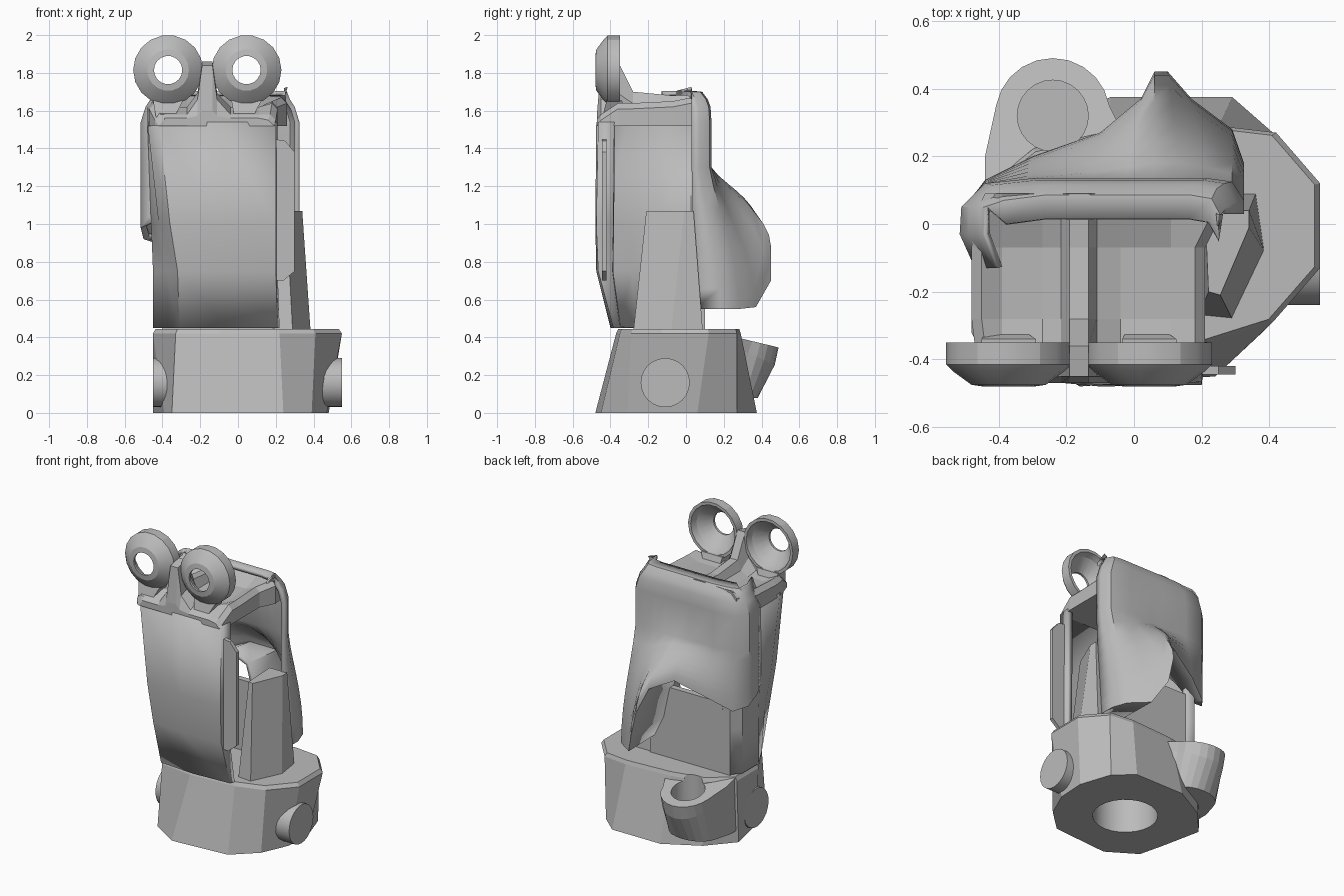
import bpy, bmesh, math
from mathutils import Vector, Matrix

old = bpy.data.objects.get("Cube")
if old:
    bpy.data.objects.remove(old)

grey = bpy.data.materials.new("plain grey")
grey.use_nodes = True
grey.diffuse_color = (0.5, 0.5, 0.5, 1)
grey.node_tree.nodes["Principled BSDF"].inputs["Base Color"].default_value = (0.5, 0.5, 0.5, 1)


def finish(name, bm, smooth=None, normals=True):
    if normals:
        bmesh.ops.recalc_face_normals(bm, faces=bm.faces)
    me = bpy.data.meshes.new(name)
    bm.to_mesh(me)
    bm.free()
    me.materials.append(grey)
    ob = bpy.data.objects.new(name, me)
    bpy.context.collection.objects.link(ob)
    if smooth:
        bpy.ops.object.select_all(action='DESELECT')
        ob.select_set(True)
        bpy.context.view_layer.objects.active = ob
        bpy.ops.object.shade_smooth_by_angle(angle=math.radians(smooth))
    return ob


def loft(name, rows, closed=True, caps=True, smooth=None):
    """Skin a list of equally long 3D point rows."""
    bm = bmesh.new()
    vs = [[bm.verts.new(p) for p in r] for r in rows]
    n = len(rows[0])
    for a, b in zip(vs, vs[1:]):
        for i in range(n if closed else n - 1):
            j = (i + 1) % n
            bm.faces.new((a[i], a[j], b[j], b[i]))
    if closed and caps:
        bm.faces.new(vs[0])
        bm.faces.new(vs[-1])
    return finish(name, bm, smooth, closed)


def at(z, pts):
    return [(x, y, z) for x, y in pts]


def rect(z, x0, x1, y0, y1):
    return at(z, [(x0, y0), (x1, y0), (x1, y1), (x0, y1)])


def thicken(ob, t, offset):
    m = ob.modifiers.new("thickness", 'SOLIDIFY')
    m.thickness, m.offset = t, offset


def cylinder(name, centre, r, depth, axis, n=24):
    bm = bmesh.new()
    rot = Vector((0, 0, 1)).rotation_difference(Vector(axis)).to_matrix().to_4x4()
    bmesh.ops.create_cone(bm, cap_ends=True, segments=n, radius1=r, radius2=r,
                          depth=depth, matrix=Matrix.Translation(centre) @ rot)
    return finish(name, bm, 35)


def cut(ob, cutter):
    cutter.hide_render = True
    cutter.hide_viewport = True
    m = ob.modifiers.new("cut", 'BOOLEAN')
    m.operation, m.object, m.solver = 'DIFFERENCE', cutter, 'EXACT'


# Faceted base with a round socket underneath
base_low = [(-.16, -.48), (.24, -.45), (.39, -.31), (.47, -.13), (.48, .06), (.41, .27),
            (.29, .375), (-.07, .375), (-.3, .25), (-.45, .08), (-.39, -.2), (-.35, -.36)]
base_top = [(-.1, -.37), (.22, -.35), (.41, -.29), (.55, -.13), (.55, .12), (.42, .27),
            (.25, .29), (-.07, .27), (-.3, .22), (-.45, .1), (-.45, -.13), (-.33, -.34)]
base = loft("base", [at(0, base_low), at(.42, base_top),
                     at(.445, [(x * .97, y * .97) for x, y in base_top])])
cut(base, cylinder("base_socket_cutter", (.02, -.06, .1), .2, .36, (0, 0, 1)))

# Side bolts
cylinder("left_bolt", (.43, -.11, .16), .13, .24, (1, 0, 0))
cylinder("right_bolt", (-.34, -.11, .16), .13, .22, (1, 0, 0))

# Sloping rear lug with a round hole
ring = [(.05, .1)] + [(-.24 + .17 * math.cos(a), .32 + .17 * math.sin(a))
                      for a in [math.radians(10 + 16 * k) for k in range(11)]] + [(-.44, .2), (-.44, .1)]
lug = loft("rear_lug", [[(x, .05 + (y - .05) * .75, .08) for x, y in ring],
                        [(x, y - .02, .43 - .45 * (y - .1)) for x, y in ring],
                        [(x, y, .44 - .24 * (y - .1)) for x, y in ring]])
hole = cylinder("lug_hole_cutter", (-.24, .32, .4), .105, .36, (0, 0, 1))
cut(lug, hole)
cut(base, hole)

# Front panel wrapping round to the right-hand wall
wall = [(-.45, .04), (-.4, .1), (-.33, .1)]
upper_wall = [(-.46, .04), (-.4, .08), (-.33, .08)]
panel = [
    at(.45, [(.22, -.35), (.21, -.385), (-.06, -.4), (-.31, -.38), (-.37, -.28), (-.45, -.13)] + wall),
    at(.75, [(.21, -.39), (.2, -.465), (-.1, -.475), (-.32, -.45), (-.38, -.3), (-.45, -.13)] + wall),
    at(1.0, [(.21, -.385), (.2, -.475), (-.1, -.48), (-.36, -.455), (-.42, -.31), (-.46, -.13)] + wall),
    at(1.54, [(.21, -.38), (.2, -.465), (-.1, -.475), (-.42, -.45), (-.48, -.32), (-.48, -.13)] + upper_wall)]
thicken(loft("front_panel", panel, closed=False, smooth=15), .035, 1)

# Low inner wall closing the rear opening
loft("inner_rear_wall", [rect(.42, -.4, .2, .06, .1), rect(.92, -.4, .2, .06, .1)])

# Flat plate on the panel's side
loft("side_plate", [[(x, y, z) for x, z in
                     [(.19, .7), (.24, .7), (.3, .75), (.3, 1.38), (.25, 1.44), (.19, 1.45)]]
                    for y in (-.445, -.42)])

# Tapered side pillar, turned outward
loft("side_pillar", [at(.42, [(.19, -.27), (.29, -.28), (.385, -.08), (.36, .09), (.18, .09)]),
                     at(1.07, [(.22, -.2), (.255, -.21), (.34, -.01), (.34, .04), (.21, .04)])])

# Rear shell: each column is (top x, top y, bottom x, bottom y, bottom z)
cols = [(-.47, -.13, -.47, -.13, 1.0), (-.515, -.03, -.515, -.03, .98), (-.51, .05, -.5, .05, .92),
        (-.44, .12, -.44, .13, .9), (-.3, .135, -.3, .2, .98), (-.12, .135, -.1, .27, 1.07),
        (-.02, .135, .02, .37, 1.02), (.06, .135, .06, .45, .88), (.14, .135, .1, .45, .7),
        (.22, .135, .17, .37, .56), (.29, .125, .29, .28, .55), (.325, .07, .325, .18, .55),
        (.325, .03, .325, .045, .55)]
rows = []
for z, sx, back in ((1.705, .82, .12), (1.7, .84, .05), (1.66, .88, .02),
                    (1.62, .94, .005), (1.54, 1, 0), (1.3, 1, 0)):
    rows.append([(-.09 + (x + .09) * sx, y - back * (y > .06), z) for x, y, *_ in cols])
for k in range(1, 8):
    t = k / 7
    f = math.sin(t * math.pi / 2) ** 1.3
    rows.append([(x + (u - x) * f, y + (v - y) * f, 1.3 + (zb - 1.3) * t) for x, y, u, v, zb in cols])
# soffit running forward from the lower edge
rows.append([(u + .03 if u < -.4 else u * .97, min(v, .06), zb + .01) for x, y, u, v, zb in cols])
shell = loft("rear_shell", [r[::-1] for r in rows[::-1]], closed=False, smooth=40)
thicken(shell, .025, -1)

# Top deck: cross-sections from front to back (y, left x, right x, side z, trough z, ridge z)
sections = [(-.47, -.42, .19, 1.55, 1.56, 1.60), (-.45, -.44, .2, 1.58, 1.58, 1.84),
            (-.36, -.47, .21, 1.64, 1.62, 1.86), (-.28, -.48, .21, 1.64, 1.61, 1.70),
            (-.07, -.48, .21, 1.65, 1.62, 1.68), (.03, -.47, .26, 1.67, 1.66, 1.69),
            (.09, -.44, .25, 1.68, 1.69, 1.70)]
loft("top_deck", [[(lx, y, 1.52), (lx, y, s - .03), (lx + .03, y, s), (-.39, y, t), (-.27, y, t),
                   (-.215, y, t + .3 * (r - t)), (-.19, y, r), (-.135, y, r), (-.11, y, t + .3 * (r - t)),
                   (-.04, y, t), (.11, y, t), (rx - .03, y, s), (rx, y, s - .03), (rx, y, 1.52)]
                  for y, lx, rx, s, t, r in sections])

# Eye cups, open behind, pierced in front
cup = [(.075, -.48), (.11, -.475), (.165, -.435), (.185, -.415), (.185, -.35),
       (.165, -.35), (.15, -.39), (.075, -.465)]
n = 18
for side, cx in (("right", -.37), ("left", .045)):
    loft(side + "_eye_cup", [[(cx + r * math.cos(2 * math.pi * i / n), y, 1.815 + r * math.sin(2 * math.pi * i / n))
                              for i in range(n)] for r, y in cup + cup[:1]], caps=False, smooth=20)
    # neck from the deck up to the cup
    loft(side + "_eye_neck", [rect(1.54, cx - .06, cx + .02, -.45, -.3),
                              rect(1.655, cx - .08, cx + .08, -.42, -.34)])
